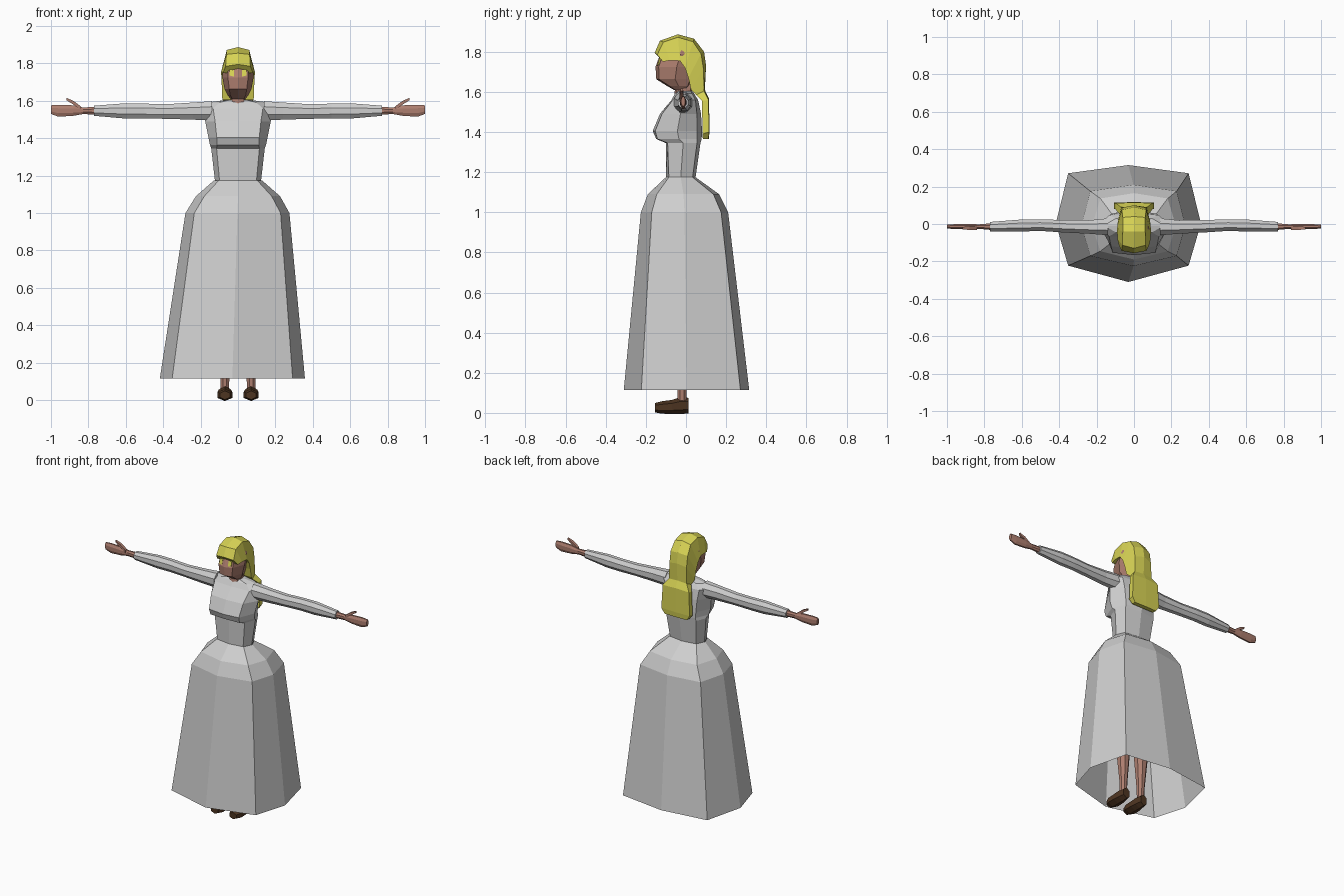
import bpy, bmesh, math
from mathutils import Vector

default_cube = bpy.data.objects.get("Cube")
if default_cube:
    bpy.data.objects.remove(default_cube, do_unlink=True)


def material(name, r, g, b):
    mat = bpy.data.materials.new(name)
    mat.use_nodes = True
    mat.diffuse_color = (r, g, b, 1)
    mat.node_tree.nodes["Principled BSDF"].inputs["Base Color"].default_value = (r, g, b, 1)
    return mat


cloth = material("pale_grey_cloth", .62, .62, .62)
skin = material("warm_skin", .42, .21, .16)
hair_yellow = material("yellow_hair", .68, .65, .09)
leather = material("brown_leather", .075, .035, .015)


def loft(name, rings, mat, cap_start=True, cap_end=True):
    """Skin a list of equal-length point rings with flat quads."""
    bm = bmesh.new()
    loops = [[bm.verts.new(p) for p in ring] for ring in rings]
    count = len(loops[0])
    for lower, upper in zip(loops, loops[1:]):
        for i in range(count):
            j = (i + 1) % count
            bm.faces.new((lower[i], lower[j], upper[j], upper[i]))
    if cap_start:
        bm.faces.new(loops[0][::-1])
    if cap_end:
        bm.faces.new(loops[-1])
    bmesh.ops.recalc_face_normals(bm, faces=bm.faces)
    mesh = bpy.data.meshes.new(name)
    bm.to_mesh(mesh)
    bm.free()
    mesh.materials.append(mat)
    obj = bpy.data.objects.new(name, mesh)
    bpy.context.collection.objects.link(obj)
    return obj


def body_ring(z, half, front, back, corner=.75, front_bend=.8, back_bend=.8, shift=0):
    """Horizontal eight-point ring with centre-front, side and corner points."""
    mid = (front + back) / 2
    front_y = mid + (front - mid) * front_bend
    back_y = mid + (back - mid) * back_bend
    right = [(corner, front_y), (1, mid), (corner, back_y)]
    outline = [(0, front)] + right + [(0, back)] + [(-x, y) for x, y in reversed(right)]
    return [(x * half + shift, y, z) for x, y in outline]


def limb_ring(centre, radius_u, radius_v, axis, sides=8):
    """Ring of points around a limb lying along the given axis."""
    u, v = [Vector(a) for a in {"x": ((0, 1, 0), (0, 0, 1)),
                                "y": ((1, 0, 0), (0, 0, 1)),
                                "z": ((1, 0, 0), (0, 1, 0))}[axis]]
    points = []
    for i in range(sides):
        a = math.tau * (i + .5) / sides
        grow = 1 / math.cos(math.pi / sides)
        points.append(Vector(centre) + grow * (u * radius_u * math.cos(a) + v * radius_v * math.sin(a)))
    return points


def flip(rings, side):
    return [[(x * side, y, z) for x, y, z in ring] for ring in rings]


# Open-bottomed skirt, slightly off centre at the hem
loft("skirt", [
    body_ring(.115, .388, -.31, .315, .83, .72, .86, -.03),
    body_ring(1.0, .278, -.225, .21, .83, .75, .84, -.003),
    body_ring(1.09, .225, -.19, .165, .8, .75, .84),
    body_ring(1.175, .128, -.1, .047, .8),
], cloth, False, False)

# Bodice with a sharp bust shelf
loft("bodice", [
    body_ring(1.17, .123, -.1, .047, .8),
    body_ring(1.345, .143, -.1, .072, .8, .9),
    body_ring(1.365, .15, -.148, .078, .74, .95),
    body_ring(1.405, .158, -.166, .08, .72, .9),
    body_ring(1.49, .175, -.13, .075, .7, .9),
    body_ring(1.56, .19, -.072, .06, .7, .9),
    body_ring(1.592, .16, -.055, .04, .6),
    body_ring(1.605, .06, -.045, .03, .7),
], cloth)

# Neck and head
loft("neck", [body_ring(1.57, .045, -.06, .03), body_ring(1.66, .035, -.05, .03)], skin)
loft("head", [
    body_ring(1.61, .04, -.06, .0),
    body_ring(1.63, .055, -.095, .02),
    body_ring(1.663, .072, -.148, .04, .65, .85),
    body_ring(1.725, .083, -.152, .06, .65, .85),
    body_ring(1.79, .082, -.128, .075, .65, .85),
    body_ring(1.84, .055, -.1, .06),
], skin)


# Hair swept from the fringe over the crown and down the back
def hair_ring(ridge, shoulder, edge):
    (sx, sy, sz), (ex, ey, ez) = shoulder, edge
    return [(0, *ridge), shoulder, edge, (-ex, ey, ez), (-sx, sy, sz)]


loft("hair", [
    hair_ring((-.156, 1.795), (.066, -.143, 1.785), (.08, -.115, 1.75)),
    hair_ring((-.13, 1.855), (.062, -.113, 1.848), (.089, -.08, 1.757)),
    hair_ring((-.04, 1.887), (.06, -.04, 1.872), (.09, -.03, 1.755)),
    hair_ring((.04, 1.865), (.06, .035, 1.85), (.089, -.005, 1.72)),
    hair_ring((.09, 1.8), (.065, .075, 1.79), (.086, .012, 1.67)),
    hair_ring((.1, 1.73), (.065, .087, 1.715), (.084, .025, 1.61)),
    hair_ring((.094, 1.61), (.068, .09, 1.605), (.075, .05, 1.585)),
    hair_ring((.115, 1.565), (.1, .112, 1.56), (.1, .08, 1.555)),
    hair_ring((.117, 1.4), (.108, .115, 1.4), (.108, .082, 1.39)),
    hair_ring((.114, 1.365), (.085, .112, 1.365), (.085, .084, 1.365)),
], hair_yellow)

for side, label in ((1, "left"), (-1, "right")):
    # Sleeve
    sleeve = [(.14, -.015, 1.548, .045, .05), (.24, -.016, 1.545, .036, .046),
              (.38, -.012, 1.543, .033, .039), (.5, -.006, 1.545, .031, .04),
              (.6, -.008, 1.546, .032, .041), (.77, -.014, 1.547, .025, .027)]
    loft(label + "_sleeve", flip([limb_ring((x, y, z), ry, rz, "x")
                                  for x, y, z, ry, rz in sleeve], side), cloth)

    # Paddle hand and thumb
    hand = [(.76, 1.547, .018, .02), (.83, 1.547, .012, .018), (.88, 1.548, .015, .028),
            (.96, 1.547, .013, .032), (1.0, 1.553, .01, .023)]
    loft(label + "_hand", flip([limb_ring((x, -.014, z), ry, rz, "x")
                                for x, z, ry, rz in hand], side), skin)
    thumb = [(.84, 1.56, .01), (.88, 1.59, .01), (.918, 1.61, .006)]
    loft(label + "_thumb", flip([limb_ring((x, -.022, z), r, r, "x", 4)
                                 for x, z, r in thumb], side), skin)

    # Leg hidden by the skirt
    leg = [(.05, .07, .022), (.13, .07, .024), (.33, .072, .04), (.5, .075, .04), (1.0, .08, .065)]
    loft(label + "_leg", flip([limb_ring((x, -.02, z), r, r, "z") for z, x, r in leg], side), skin)

    # Shoe
    shoe = [(.012, .024, .036, .034), (-.03, .032, .036, .036), (-.07, .038, .03, .03),
            (-.12, .04, .027, .027), (-.155, .026, .026, .02)]
    loft(label + "_shoe", flip([limb_ring((.07, y, z), rx, rz, "y", 6)
                                for y, rx, z, rz in shoe], side), leather)

    # Thin eye plate following the slope of the brow
    eye = [[(x, y + depth - slope, z) for x, z, slope in
            ((.022, 1.73, .012), (.045, 1.735, .009), (.045, 1.768, 0), (.022, 1.765, .002))
            for y in (-.132,)] for depth in (0, .008)]
    loft(label + "_eye", flip(eye, side), hair_yellow)
